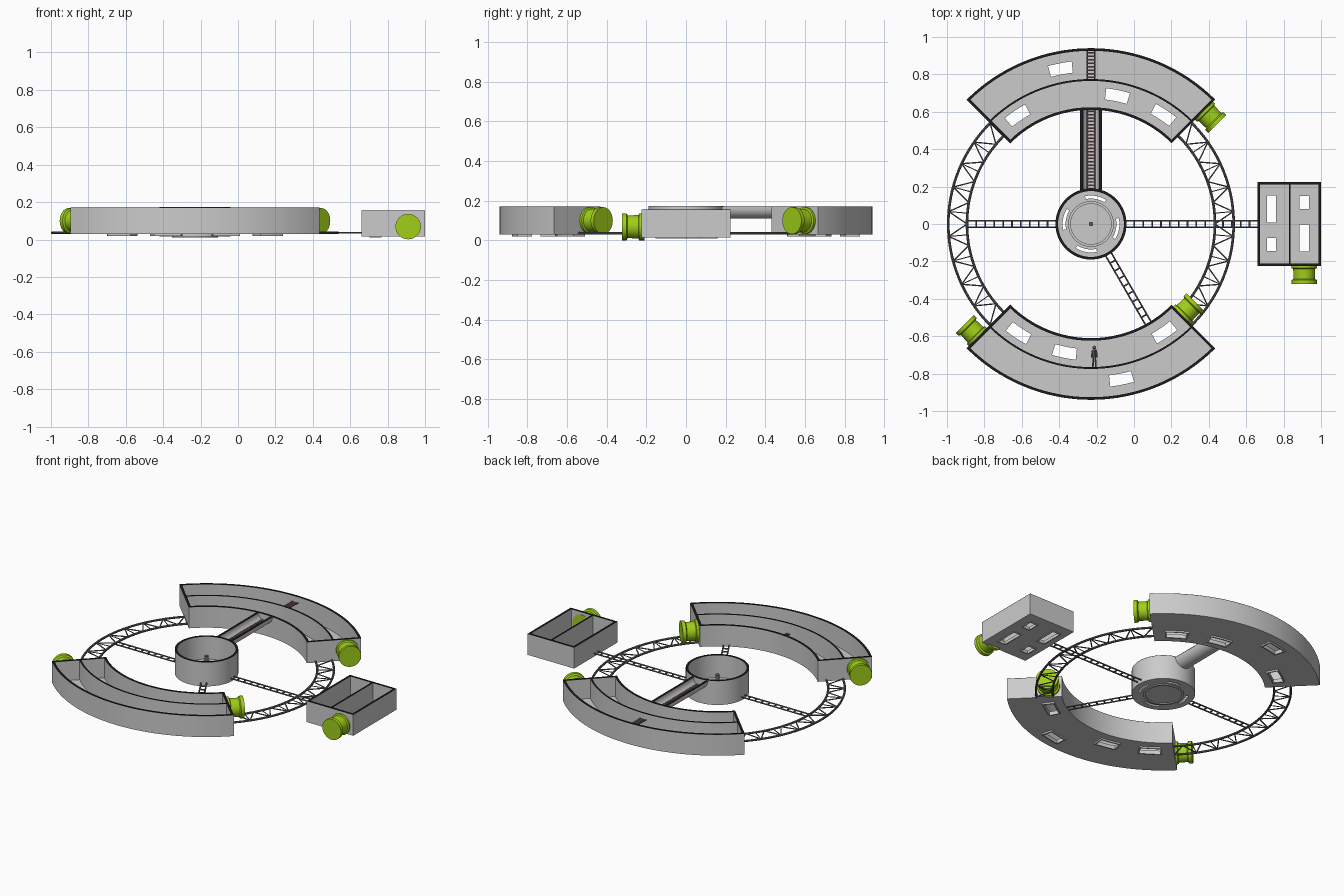
import bpy, bmesh
from math import sin, cos, pi, radians
from mathutils import Vector, Matrix

if "Cube" in bpy.data.objects:
    bpy.data.objects.remove(bpy.data.objects["Cube"])

CX = -0.23          # ring centre on x


def material(name, rgb):
    m = bpy.data.materials.new(name)
    m.diffuse_color = (*rgb, 1)
    m.use_nodes = True
    m.node_tree.nodes["Principled BSDF"].inputs["Base Color"].default_value = m.diffuse_color
    return m


BLACK = material("dark_edge", (0.012, 0.012, 0.012))
GREEN = material("lime_green", (0.35, 0.62, 0.01))
STEEL = material("steel", (0.13, 0.13, 0.16))
RED = material("dull_red", (0.32, 0.16, 0.16))


def finish(name, bm, mat=None, smooth=True):
    me = bpy.data.meshes.new(name)
    bm.to_mesh(me)
    bm.free()
    ob = bpy.data.objects.new(name, me)
    bpy.context.collection.objects.link(ob)
    if mat:
        me.materials.append(mat)
    if smooth:
        bpy.ops.object.select_all(action='DESELECT')
        ob.select_set(True)
        bpy.context.view_layer.objects.active = ob
        bpy.ops.object.shade_smooth_by_angle(angle=radians(30))
    return ob


def plate(name, outlines, z0, z1, mat=None, matrix=None):
    """Solid plate from a flat outline; further outlines inside become holes."""
    cu = bpy.data.curves.new(name, 'CURVE')
    cu.dimensions, cu.fill_mode = '2D', 'BOTH'
    cu.extrude = (z1 - z0) / 2
    for pts in outlines:
        sp = cu.splines.new('POLY')
        sp.points.add(len(pts) - 1)
        for p, (x, y) in zip(sp.points, pts):
            p.co = (x, y, 0, 1)
        sp.use_cyclic_u = True
    tmp = bpy.data.objects.new(name + "_tmp", cu)
    bpy.context.collection.objects.link(tmp)
    dg = bpy.context.evaluated_depsgraph_get()
    me = bpy.data.meshes.new_from_object(tmp.evaluated_get(dg))
    bm = bmesh.new()
    bm.from_mesh(me)
    bpy.data.objects.remove(tmp)
    bpy.data.curves.remove(cu)
    bpy.data.meshes.remove(me)
    bmesh.ops.remove_doubles(bm, verts=bm.verts, dist=1e-5)
    bmesh.ops.recalc_face_normals(bm, faces=bm.faces)
    bmesh.ops.translate(bm, verts=bm.verts, vec=(0, 0, (z0 + z1) / 2))
    if matrix:
        bm.transform(matrix)
    return finish(name, bm, mat)


def sector(r0, r1, a0, a1, inset=0.0, n=40):
    """Outline of an arc-shaped cell, with its straight ends moved in."""
    def arc(r):
        d = inset / r
        lo, hi = radians(a0) + d, radians(a1) - d
        return [(CX + r * cos(lo + (hi - lo) * i / n), r * sin(lo + (hi - lo) * i / n)) for i in range(n + 1)]
    return arc(r1) + arc(r0)[::-1]


def circle(r, n=64):
    return [(CX + r * cos(2 * pi * i / n), r * sin(2 * pi * i / n)) for i in range(n)]


def rect(x0, x1, y0, y1):
    return [(x0, y0), (x1, y0), (x1, y1), (x0, y1)]


def rod(bm, a, b, r, n=6):
    a, b = Vector(a), Vector(b)
    d = b - a
    m = Matrix.Translation((a + b) / 2) @ d.to_track_quat('Z', 'Y').to_matrix().to_4x4()
    bmesh.ops.create_cone(bm, cap_ends=True, segments=n, radius1=r, radius2=r, depth=d.length, matrix=m)


def lathe(name, profile, base, axis, mat, n=32):
    """Turned part: profile of (height, radius) along an axis."""
    m = Matrix.Translation(base) @ Vector(axis).to_track_quat('Z', 'Y').to_matrix().to_4x4()
    bm = bmesh.new()
    rings = [[bm.verts.new(m @ Vector((r * cos(2 * pi * i / n), r * sin(2 * pi * i / n), h)))
              for i in range(n)] for h, r in profile]
    for a, b in zip(rings, rings[1:]):
        for i in range(n):
            bm.faces.new((a[i], a[(i + 1) % n], b[(i + 1) % n], b[i]))
    bm.faces.new(rings[0][::-1])
    bm.faces.new(rings[-1])
    return finish(name, bm, mat)


def pt(r, deg, z):
    return (CX + r * cos(radians(deg)), r * sin(radians(deg)), z)


def walls(name, outlines, z0, z1):
    """Open-topped walls with a thin dark cut edge on top."""
    plate(name, outlines, z0, z1 - 0.002)
    plate(name + "_edge", outlines, z1 - 0.002, z1, BLACK)


# Two curved habitat modules, the second turned half way round
T = 0.014
for side, turn in (("back", 0), ("front", 180)):
    a0, a1 = 45 + turn, 135 + turn
    shell = sector(0.61, 0.94, a0, a1)
    walls(side + "_module_walls", [shell, sector(0.61 + T, 0.765, a0, a1, T),
                                   sector(0.775, 0.94 - T, a0, a1, T)], 0.04, 0.17)
    spots = [(0.70, 124), (0.70, 78.5), (0.70, 56.5), (0.845, 101)]
    holes = []
    for i, (r, a) in enumerate(spots):
        a += turn
        hw = degrees_half = 0.07 / r * 180 / pi
        hole = sector(r - 0.03, r + 0.03, a - hw, a + hw, 0.008, 6)
        frame = sector(r - 0.038, r + 0.038, a - hw, a + hw, 0, 6)
        holes.append(frame)
        plate(f"{side}_module_window_frame_{i}", [frame, hole], 0.02, 0.045)
    plate(side + "_module_floor", [shell] + holes, 0.03, 0.04)

# Side box module with two rooms
outer = rect(0.66, 1.0, -0.225, 0.225)
walls("box_walls", [outer, rect(0.673, 0.828, -0.212, 0.212), rect(0.838, 0.987, -0.212, 0.212)], 0.025, 0.155)
holes = []
for i, (x, y, hl) in enumerate([(0.735, 0.08, 0.072), (0.735, -0.11, 0.035),
                                (0.91, 0.115, 0.035), (0.91, -0.075, 0.072)]):
    frame = rect(x - 0.031, x + 0.031, y - hl - 0.006, y + hl + 0.006)
    holes.append(frame)
    plate(f"box_window_frame_{i}", [frame, rect(x - 0.025, x + 0.025, y - hl, y + hl)], 0.01, 0.03)
plate("box_floor", [outer] + holes, 0.015, 0.025)

# Central hub: wall, floor with curved windows, inner ring and post
walls("hub_wall", [circle(0.19), circle(0.176)], 0.025, 0.175)
slots = [sector(0.136, 0.152, a - 22, a + 22, 0, 10) for a in (80, 170, 260, 350)]
plate("hub_floor", [circle(0.19)] + slots, 0.015, 0.025)
plate("hub_inner_ring", [circle(0.122), circle(0.108)], 0.01, 0.04)
lathe("hub_post", [(0, 0.012), (0.11, 0.012)], (CX, 0, 0.02), (0, 0, 1), STEEL, 16)

# Half-pipe tunnel from hub to back module
half = [pi + pi * i / 20 for i in range(21)]
section = [(CX + 0.057 * cos(a), 0.168 + 0.057 * sin(a)) for a in half]
section += [(CX + 0.045 * cos(a), 0.168 + 0.045 * sin(a)) for a in half[::-1]]
plate("tunnel", [section], -0.615, -0.178, None, Matrix.Rotation(pi / 2, 4, 'X'))
for s in (-1, 1):
    x = CX + s * 0.051
    plate(f"tunnel_edge_{s}", [rect(x - 0.007, x + 0.007, 0.178, 0.615)], 0.168, 0.17, BLACK)

# Ladders in the tunnel and the outer room
for name, y0, y1 in (("tunnel_ladder", 0.18, 0.612), ("room_ladder", 0.775, 0.925)):
    rails, rungs = bmesh.new(), bmesh.new()
    for s in (-1, 1):
        rod(rails, (CX + s * 0.02, y0, 0.13), (CX + s * 0.02, y1, 0.13), 0.004)
    n = int((y1 - y0) / 0.018)
    for i in range(n):
        y = y0 + (i + 0.5) * (y1 - y0) / n
        rod(rungs, (CX - 0.02, y, 0.13), (CX + 0.02, y, 0.13), 0.005)
    finish(name + "_rails", rails, STEEL, False)
    finish(name + "_rungs", rungs, RED, False)

# Ring trusses on the left and right
ZT = 0.036
for name, mid in (("right_ring_truss", 0), ("left_ring_truss", 180)):
    bm = bmesh.new()
    n = 48
    for r in (0.663, 0.763):
        for i in range(n):
            rod(bm, pt(r, mid - 46 + 92 * i / n, ZT), pt(r, mid - 46 + 92 * (i + 1) / n, ZT), 0.007, 8)
    n = 18
    for i in range(n):
        b0, b1 = mid - 45 + 90 * i / n, mid - 45 + 90 * (i + 1) / n
        ra, rb = (0.663, 0.763) if i % 2 else (0.763, 0.663)
        rod(bm, pt(ra, b0, ZT), pt(rb, b1, ZT), 0.004)
        if i % 2 == 0:
            rod(bm, pt(0.663, b0, ZT), pt(0.763, b0, ZT), 0.003)
    finish(name, bm, STEEL, False)

# Spoke trusses
for name, deg, r1 in (("left_spoke", 180, 0.66), ("right_spoke", 0, 0.895), ("front_spoke", -60, 0.615)):
    bm = bmesh.new()
    a = radians(deg)
    d, side = Vector((cos(a), sin(a), 0)), Vector((-sin(a), cos(a), 0)) * 0.017
    o = Vector((CX, 0, ZT))
    for s in (-1, 1):
        rod(bm, o + d * 0.185 + side * s, o + d * r1 + side * s, 0.005)
    n = int((r1 - 0.185) / 0.045)
    for i in range(1, n):
        p = o + d * (0.185 + (r1 - 0.185) * i / n)
        rod(bm, p - side, p + side, 0.005)
    finish(name, bm, STEEL, False)

# Green docking ports
PORT = [(-0.012, 0.068), (0.014, 0.068), (0.018, 0.059), (0.072, 0.057), (0.078, 0.068), (0.1, 0.068)]
for name, r, deg, s in (("back_right_port", 0.855, 45, -1), ("front_left_port", 0.855, 225, -1),
                        ("front_right_port", 0.69, 315, 1)):
    a = radians(deg)
    lathe(name, PORT, pt(r, deg, 0.1), (-sin(a) * s, cos(a) * s, 0), GREEN)
lathe("box_port", PORT, (0.91, -0.222, 0.069), (0, -1, 0), GREEN)

# Small crew figure standing on the front module's dividing wall
bm = bmesh.new()
fx, fz = -0.212, 0.1
for s in (-1, 1):
    rod(bm, (fx + s * 0.008, -0.764, fz), (fx + s * 0.005, -0.71, fz), 0.005)
    rod(bm, (fx + s * 0.011, -0.676, fz), (fx + s * 0.015, -0.715, fz), 0.004)
rod(bm, (fx, -0.712, fz), (fx, -0.672, fz), 0.011, 10)
bmesh.ops.create_icosphere(bm, subdivisions=2, radius=0.01, matrix=Matrix.Translation((fx, -0.66, fz)))
finish("crew_figure", bm, STEEL)
